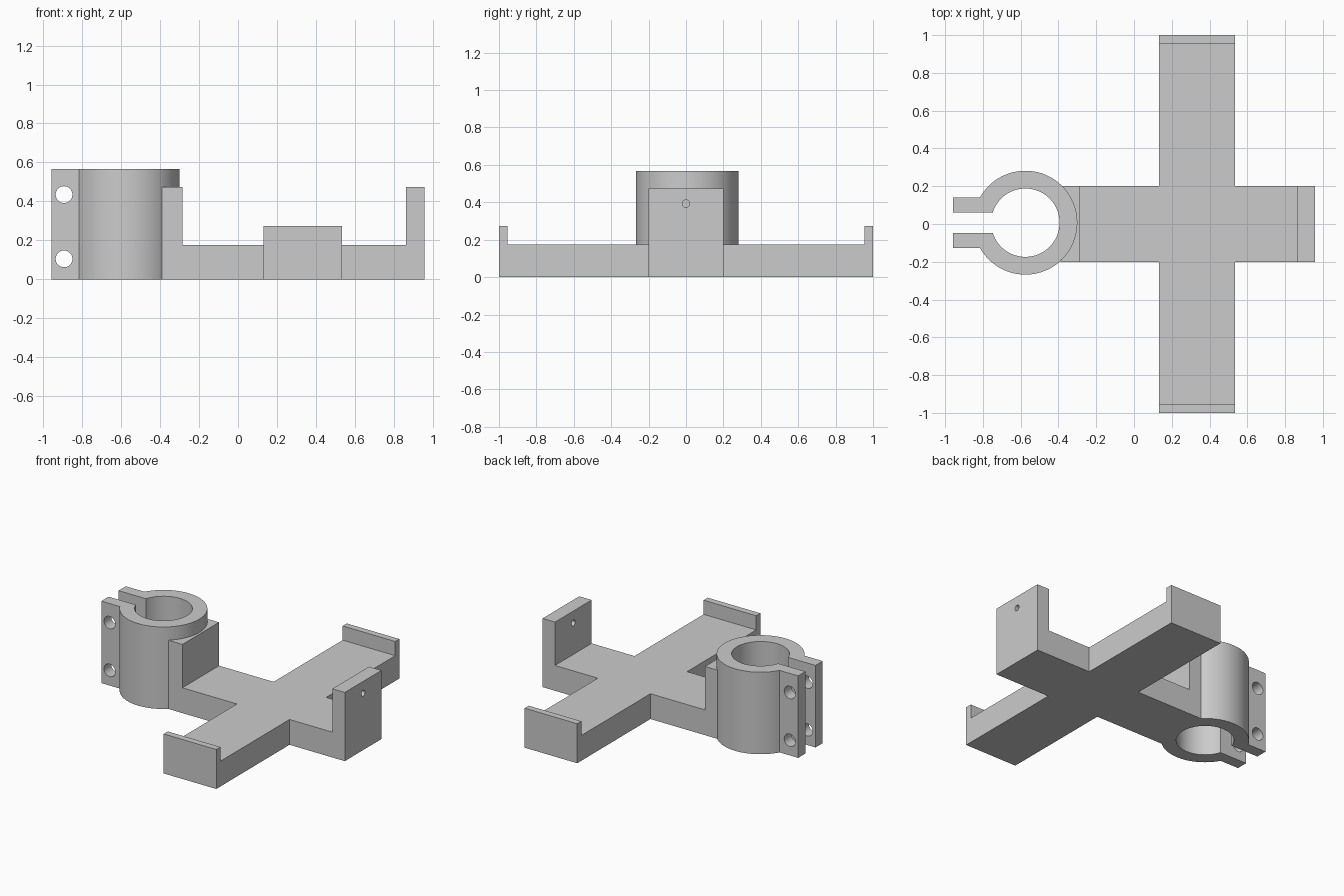
import bpy, bmesh
from math import asin, cos, sin, pi
from mathutils import Matrix, Vector

cube = bpy.data.objects.get("Cube")
if cube:
    bpy.data.objects.remove(cube, do_unlink=True)

GREY = (0.6, 0.6, 0.6, 1.0)
mat = bpy.data.materials.new("grey_plastic")
mat.use_nodes = True
mat.diffuse_color = GREY
next(n for n in mat.node_tree.nodes if n.type == "BSDF_PRINCIPLED").inputs["Base Color"].default_value = GREY


def add_object(name, bm):
    bmesh.ops.recalc_face_normals(bm, faces=bm.faces)
    mesh = bpy.data.meshes.new(name)
    bm.to_mesh(mesh)
    bm.free()
    mesh.materials.append(mat)
    obj = bpy.data.objects.new(name, mesh)
    bpy.context.collection.objects.link(obj)
    return obj


def prism(name, points, place, low, high):
    """Extrude a 2D outline; place(u, v, depth) gives the 3D position."""
    bm = bmesh.new()
    face = bm.faces.new([bm.verts.new(place(u, v, low)) for u, v in points])
    extruded = bmesh.ops.extrude_face_region(bm, geom=[face])["geom"]
    shift = Vector(place(0, 0, high)) - Vector(place(0, 0, low))
    bmesh.ops.translate(bm, vec=shift,
                        verts=[g for g in extruded if isinstance(g, bmesh.types.BMVert)])
    return add_object(name, bm)


def rod(name, centre, radius, length, axis):
    bm = bmesh.new()
    turn = Matrix.Rotation(pi / 2, 4, "Y" if axis == "X" else "X")
    bmesh.ops.create_cone(bm, cap_ends=True, segments=32, radius1=radius, radius2=radius,
                          depth=length, matrix=Matrix.Translation(centre) @ turn)
    return add_object(name, bm)


def combine(target, tool, operation):
    mod = target.modifiers.new(operation.lower(), "BOOLEAN")
    mod.operation, mod.solver, mod.object = operation, "EXACT", tool
    bpy.context.view_layer.objects.active = target
    bpy.ops.object.modifier_apply(modifier=mod.name)
    bpy.data.objects.remove(tool, do_unlink=True)


def channel(start, end, floor, rim, wall_a, wall_b):
    """U-shaped side profile with an upright at each end."""
    return [(start, 0), (end, 0), (end, rim), (end - wall_b, rim), (end - wall_b, floor),
            (start + wall_a, floor), (start + wall_a, rim), (start, rim)]


def arc(radius, first, last, steps=72):
    angles = [first + (last - first) * i / steps for i in range(steps + 1)]
    return [(CX + radius * cos(a), CY + radius * sin(a)) for a in angles]


FLOOR = 0.175

# Crossed arms with raised ends
bracket = prism("clamp_bracket", channel(-0.39, 0.957, FLOOR, 0.475, 0.105, 0.095),
                lambda u, v, d: (u, d, v), -0.2, 0.2)
side_arms = prism("side_arms", channel(-1, 1, FLOOR, 0.273, 0.045, 0.045),
                  lambda u, v, d: (d, u, v), 0.132, 0.534)
combine(bracket, side_arms, "UNION")

# Split ring with two clamping tabs
CX, CY, OUTER, INNER = -0.575, 0.007, 0.275, 0.181
TAB, GAP, TIP = 0.134, 0.055, -0.957
a, b = pi - asin(TAB / OUTER), pi - asin(GAP / INNER)
outline = (arc(OUTER, a, -a) + [(TIP, CY - TAB), (TIP, CY - GAP)]
           + arc(INNER, -b, b) + [(TIP, CY + GAP), (TIP, CY + TAB)])
ring = prism("split_ring", outline, lambda u, v, d: (u, v, d), 0, 0.567)

# Bolt holes through both tabs
for z in (0.105, 0.435):
    combine(ring, rod("bolt_hole", (-0.893, CY, z), 0.043, 0.5, "Y"), "DIFFERENCE")
combine(bracket, ring, "UNION")

# Small hole through the end wall
combine(bracket, rod("pin_hole", (0.91, 0, 0.393), 0.02, 0.3, "X"), "DIFFERENCE")

# Smooth curved walls, keep the corners sharp
bpy.ops.object.select_all(action="DESELECT")
bracket.select_set(True)
bpy.context.view_layer.objects.active = bracket
bpy.ops.object.shade_smooth_by_angle(angle=pi / 6)
